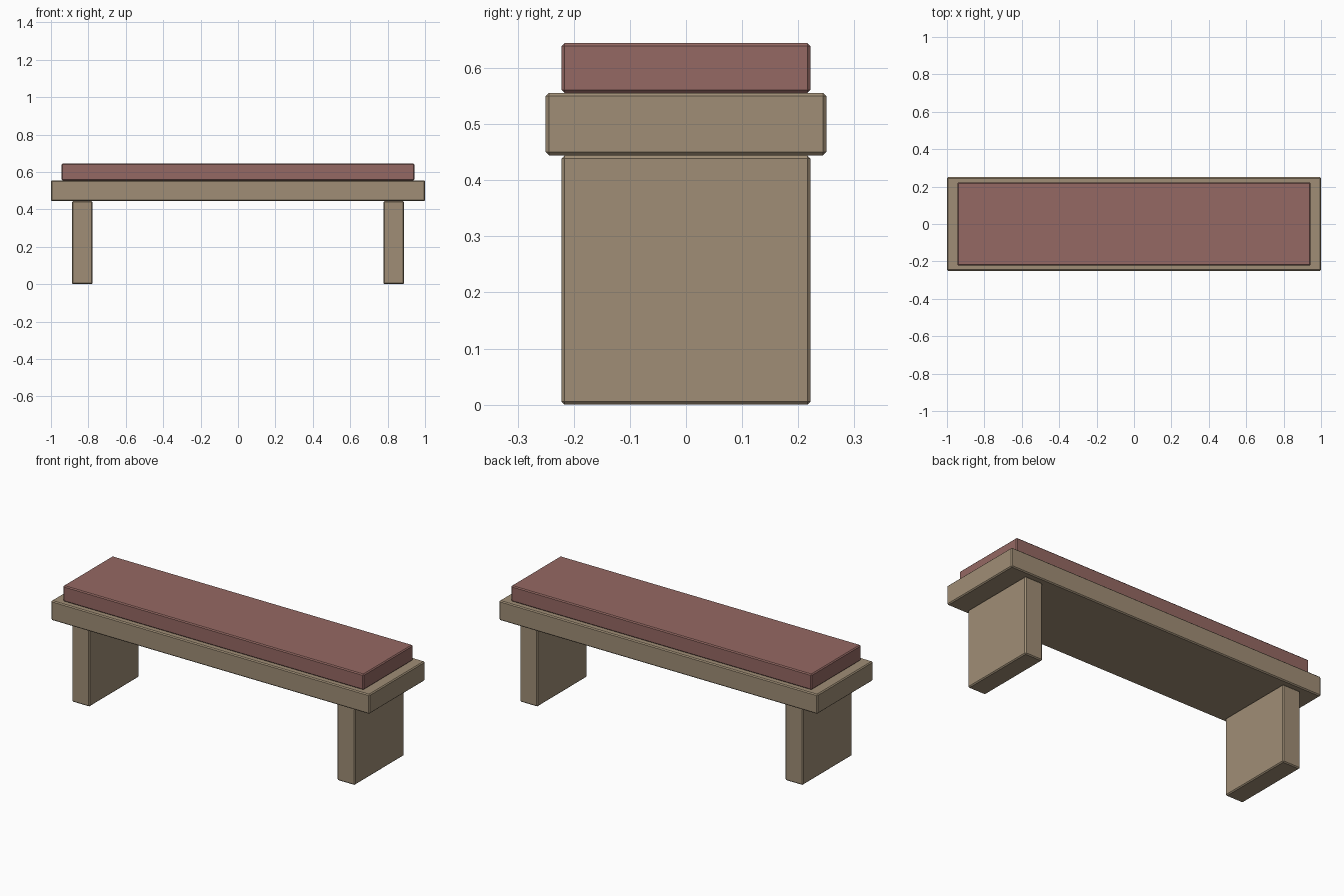
import bpy

if "Cube" in bpy.data.objects:
    bpy.data.objects.remove(bpy.data.objects["Cube"])


def material(name, color):
    mat = bpy.data.materials.new(name)
    mat.diffuse_color = (*color, 1)
    mat.use_nodes = True
    mat.node_tree.nodes["Principled BSDF"].inputs["Base Color"].default_value = mat.diffuse_color
    return mat


def block(name, size, center, mat):
    """Box with a narrow single-step chamfer on every edge."""
    bpy.ops.mesh.primitive_cube_add(size=1, location=center)
    obj = bpy.context.object
    obj.name = name
    obj.scale = size
    bpy.ops.object.transform_apply(location=False, rotation=False, scale=True)
    bevel = obj.modifiers.new("edge_chamfer", 'BEVEL')
    bevel.width = 0.0056
    bevel.segments = 1
    obj.data.materials.append(mat)
    return obj


wood = material("tan_wood", (0.35, 0.27, 0.18))
fabric = material("dusty_red_fabric", (0.30, 0.14, 0.125))

# Plank legs at both ends
for side, label in ((-1, "left"), (1, "right")):
    block(label + "_leg", (0.111, 0.444, 0.444), (side * 0.833, 0, 0.222), wood)

# Seat board and the cushion resting on it
block("seat", (2.0, 0.5, 0.111), (0, 0, 0.5), wood)
block("cushion", (1.889, 0.444, 0.089), (0, 0, 0.6), fabric)
